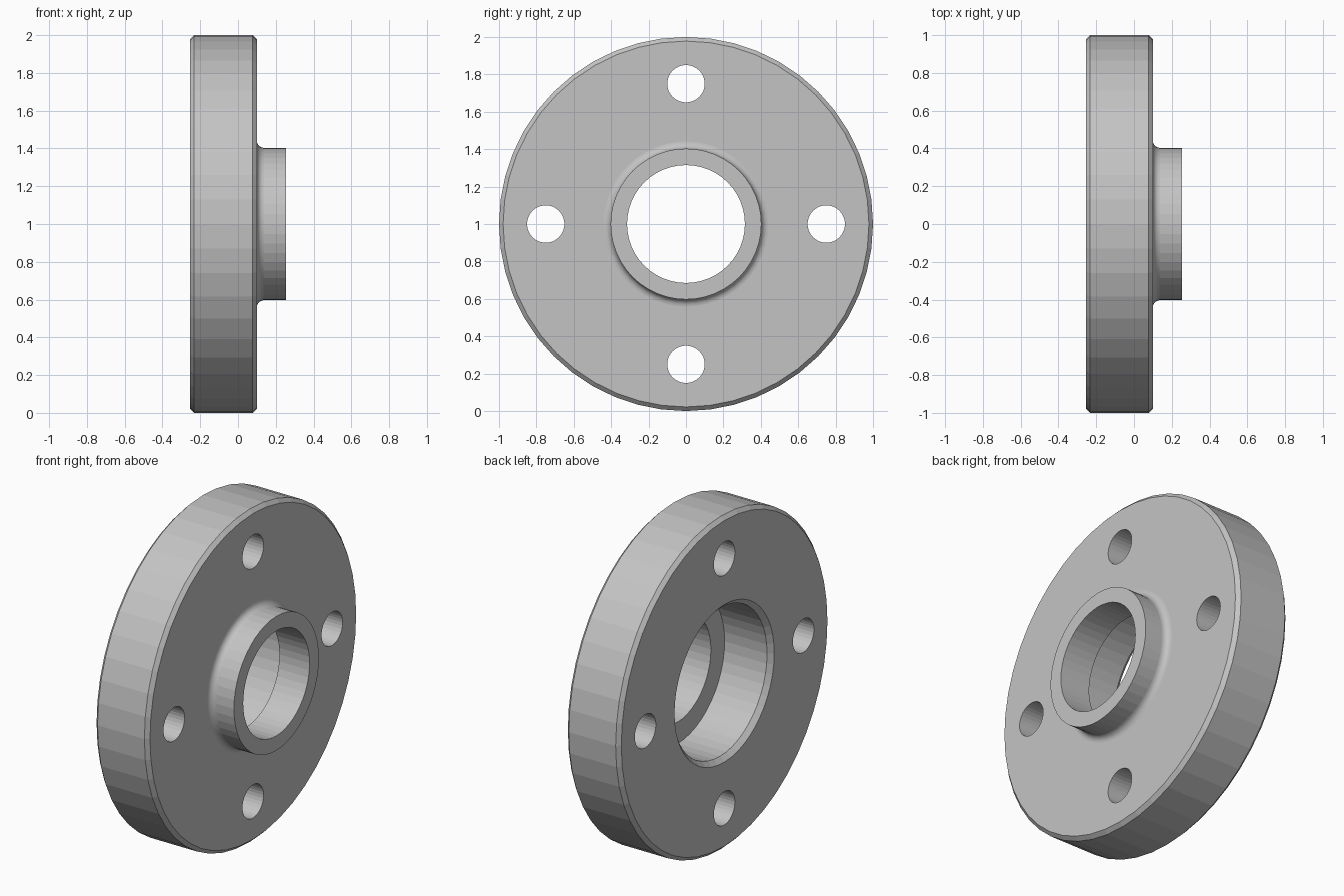
import bpy, bmesh
from math import pi, sin, cos, radians
from mathutils import Matrix, Vector

cube = bpy.data.objects.get("Cube")
if cube:
    bpy.data.objects.remove(cube, do_unlink=True)

SIDES = 48
BACK, FACE, END = -0.255, 0.10, 0.255      # axial stations along x
RIM, HUB, BORE, SOCKET = 1.0, 0.403, 0.315, 0.445
LEDGE = 0.055
BEVEL, FILLET = 0.022, 0.038

steel = bpy.data.materials.new("grey_steel")
steel.use_nodes = True
colour = (0.55, 0.55, 0.55, 1)
steel.diffuse_color = colour
steel.node_tree.nodes["Principled BSDF"].inputs["Base Color"].default_value = colour


def make_object(name, bm):
    bmesh.ops.recalc_face_normals(bm, faces=bm.faces)
    mesh = bpy.data.meshes.new(name)
    bm.to_mesh(mesh)
    bm.free()
    mesh.materials.append(steel)
    obj = bpy.data.objects.new(name, mesh)
    bpy.context.collection.objects.link(obj)
    return obj


# Flange profile as (x, radius), from socket mouth round the rim to the hub
profile = [(LEDGE, BORE), (LEDGE, SOCKET), (BACK + 0.028, SOCKET), (BACK, SOCKET + 0.028),
           (BACK, RIM - BEVEL), (BACK + BEVEL, RIM),
           (FACE - BEVEL, RIM), (FACE, RIM - BEVEL)]
# Rounded root between face and hub
for i in range(7):
    a = radians(15 * i)
    profile.append((FACE + FILLET * (1 - cos(a)), HUB + FILLET * (1 - sin(a))))
profile += [(END, HUB), (END, BORE)]

bm = bmesh.new()
verts = [bm.verts.new((x, 0, 1 + r)) for x, r in profile]
edges = [bm.edges.new((v, verts[(i + 1) % len(verts)])) for i, v in enumerate(verts)]
bmesh.ops.spin(bm, geom=verts + edges, cent=(0, 0, 1), axis=(1, 0, 0),
               angle=2 * pi, steps=SIDES, use_merge=True)
bmesh.ops.remove_doubles(bm, verts=bm.verts, dist=0.0001)
flange = make_object("flange", bm)

# Four bolt holes
bm = bmesh.new()
for i in range(4):
    a = i * pi / 2
    place = Matrix.Translation(Vector((0, 0.75 * sin(a), 1 + 0.75 * cos(a))))
    bmesh.ops.create_cone(bm, cap_ends=True, segments=32, radius1=0.1, radius2=0.1, depth=1,
                          matrix=place @ Matrix.Rotation(pi / 2, 4, 'Y'))
cutter = make_object("bolt_hole_cutter", bm)
cutter.hide_render = True

cut = flange.modifiers.new("bolt_holes", 'BOOLEAN')
cut.operation = 'DIFFERENCE'
cut.solver = 'EXACT'
cut.object = cutter
bpy.context.view_layer.objects.active = flange
flange.select_set(True)
bpy.ops.object.modifier_apply(modifier=cut.name)
bpy.data.objects.remove(cutter, do_unlink=True)

# Only the hub root is smooth; every other surface stays faceted
for poly in flange.data.polygons:
    c = poly.center
    radius = Vector((c.y, c.z - 1)).length
    poly.use_smooth = (FACE + 0.0005 < c.x < FACE + FILLET and radius > HUB - 0.01)
